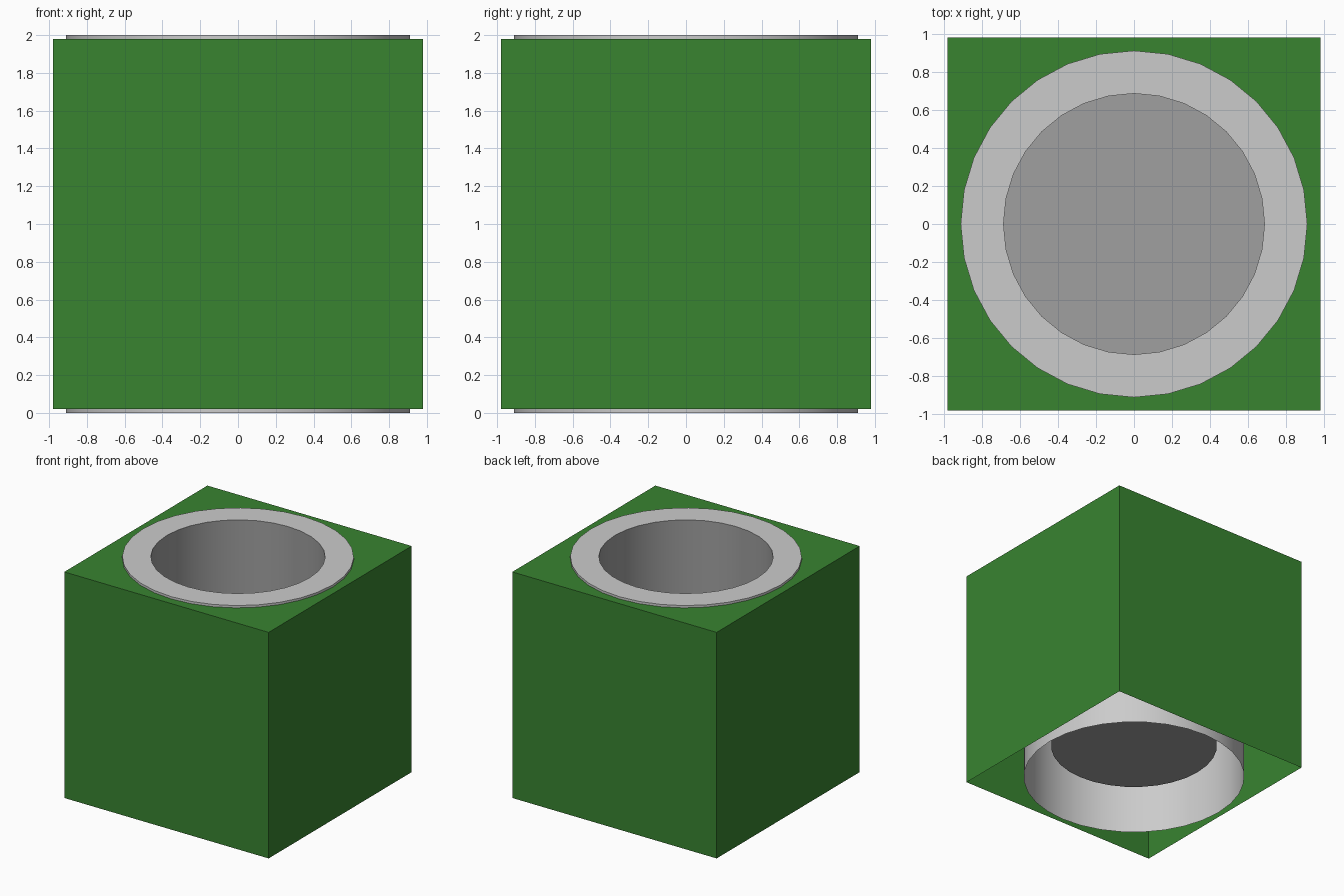
import bpy, bmesh, math

if "Cube" in bpy.data.objects:
    bpy.data.objects.remove(bpy.data.objects["Cube"])

SIDES = 32
HALF, BOTTOM, TOP = 0.98, 0.02, 1.98   # casing
R_OUT, R_IN, FLOOR, HEIGHT = 0.91, 0.685, 0.30, 2.0


def ring(bm, radius, z):
    return [bm.verts.new((radius * math.cos(2 * math.pi * i / SIDES),
                          radius * math.sin(2 * math.pi * i / SIDES), z))
            for i in range(SIDES)]


def square(bm, z):
    return [bm.verts.new((x * HALF, y * HALF, z))
            for x, y in ((-1, -1), (1, -1), (1, 1), (-1, 1))]


def loop_edges(bm, loop):
    pairs = zip(loop, loop[1:] + loop[:1])
    return [bm.edges.get(p) or bm.edges.new(p) for p in pairs]


def skin(bm, a, b):
    n = len(a)
    for i in range(n):
        j = (i + 1) % n
        bm.faces.new((a[i], a[j], b[j], b[i]))


def finish(bm, name, color=None, smooth=False):
    mesh = bpy.data.meshes.new(name)
    bm.to_mesh(mesh)
    bm.free()
    obj = bpy.data.objects.new(name, mesh)
    bpy.context.collection.objects.link(obj)
    if color:
        mat = bpy.data.materials.new(name + "_colour")
        mat.diffuse_color = color
        mat.use_nodes = True
        mat.node_tree.nodes["Principled BSDF"].inputs["Base Color"].default_value = mat.diffuse_color
        mesh.materials.append(mat)
    if smooth:
        bpy.ops.object.select_all(action='DESELECT')
        obj.select_set(True)
        bpy.context.view_layer.objects.active = obj
        bpy.ops.object.shade_smooth_by_angle(angle=math.radians(30))
    return obj


# Green casing: four walls, top with a round hole, open underneath
bm = bmesh.new()
low, high = square(bm, BOTTOM), square(bm, TOP)
skin(bm, low, high)
hole = ring(bm, R_OUT, TOP)
bmesh.ops.triangle_fill(bm, use_beauty=True, normal=(0, 0, 1),
                        edges=loop_edges(bm, high) + loop_edges(bm, hole))
bmesh.ops.dissolve_limit(bm, angle_limit=0.01, verts=[], edges=[])
finish(bm, "casing", (0.04, 0.23, 0.03, 1))

# Outer sleeve with its flat top rim, open underneath
bm = bmesh.new()
base, edge = ring(bm, R_OUT, 0), ring(bm, R_OUT, HEIGHT)
skin(bm, base, edge)
skin(bm, edge, ring(bm, R_IN, HEIGHT))
finish(bm, "sleeve", smooth=True)

# Darker inner well with a flat floor
bm = bmesh.new()
lip, foot = ring(bm, R_IN, HEIGHT), ring(bm, R_IN, FLOOR)
skin(bm, lip, foot)
bm.faces.new(foot)
finish(bm, "well", (0.35, 0.35, 0.35, 1), smooth=True)
